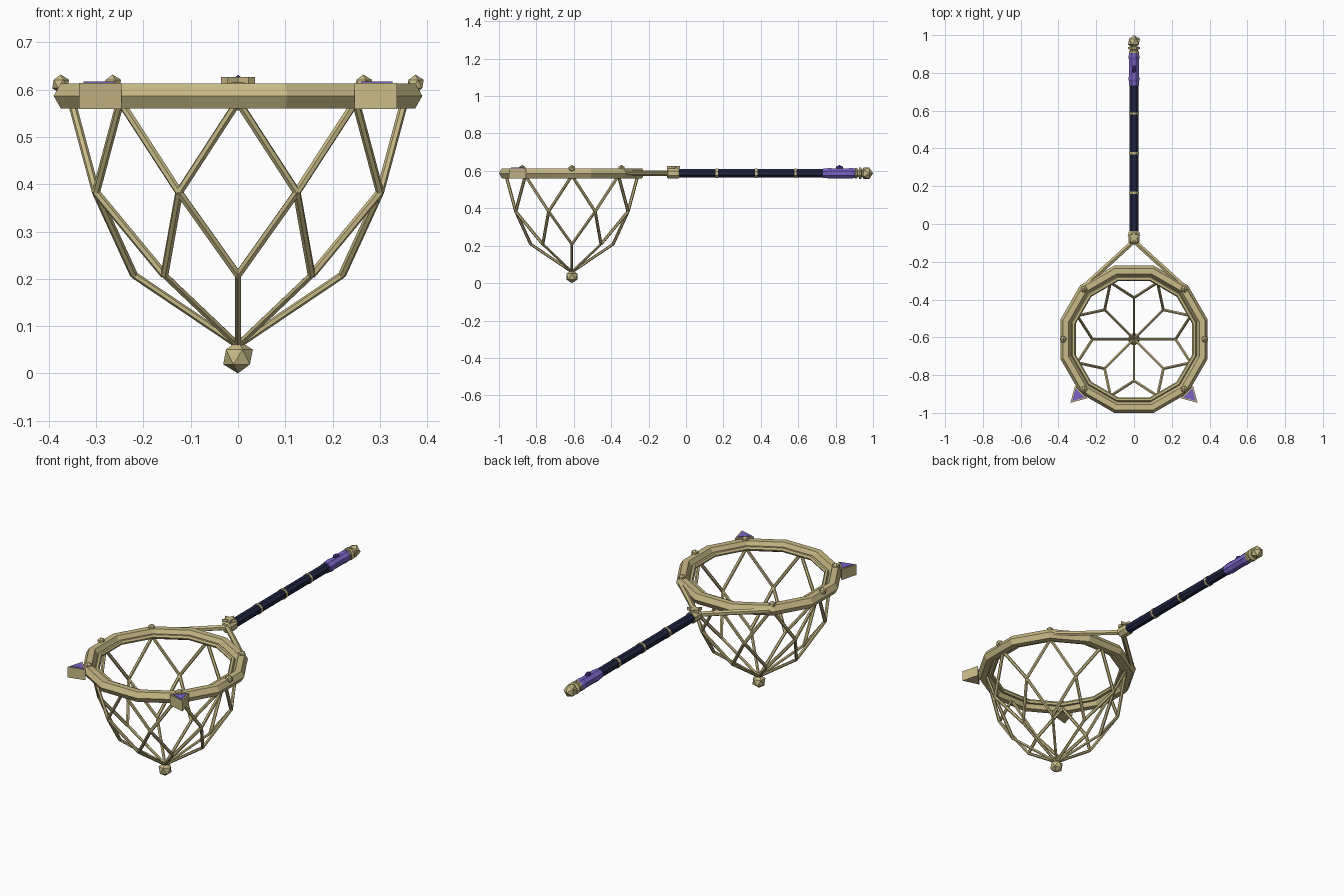
import bpy, bmesh
from math import sin, cos, pi, radians
from mathutils import Vector

cube = bpy.data.objects.get("Cube")
if cube:
    bpy.data.objects.remove(cube, do_unlink=True)


def material(name, rgb):
    m = bpy.data.materials.new(name)
    m.use_nodes = True
    m.diffuse_color = (*rgb, 1)
    m.node_tree.nodes["Principled BSDF"].inputs["Base Color"].default_value = (*rgb, 1)
    return m


GOLD = material("pale gold", (0.58, 0.49, 0.24))
NAVY = material("dark navy", (0.013, 0.018, 0.052))
PURPLE = material("violet", (0.19, 0.125, 0.55))
GEM = material("deep violet", (0.07, 0.035, 0.28))

CY = -0.61        # centre of the hoop
HZ = 0.587        # height of hoop and handle axis


def finish(name, mat):
    o = bpy.context.object
    o.name = name
    o.data.materials.append(mat)
    return o


def mesh_object(name, bm, mat):
    bmesh.ops.recalc_face_normals(bm, faces=bm.faces)
    me = bpy.data.meshes.new(name)
    bm.to_mesh(me)
    bm.free()
    o = bpy.data.objects.new(name, me)
    bpy.context.collection.objects.link(o)
    me.materials.append(mat)
    return o


def polar(r, deg, z):
    a = radians(deg)
    return Vector((r * cos(a), CY + r * sin(a), z))


def rod(name, a, b, r, sides=6):
    d = b - a
    bpy.ops.mesh.primitive_cylinder_add(
        vertices=sides, radius=r, depth=d.length, location=(a + b) / 2,
        rotation=d.to_track_quat('Z', 'Y').to_euler())
    return finish(name, GOLD)


def ball(name, loc, r, mat=GOLD, scale=(1, 1, 1), rot=(0, 0, 0)):
    bpy.ops.mesh.primitive_ico_sphere_add(subdivisions=1, radius=r, location=loc, rotation=rot)
    o = finish(name, mat)
    o.scale = scale
    return o


def lathe(name, profile, mat, sides=8):
    """Turned part along the handle axis from (y, radius) pairs."""
    bm = bmesh.new()
    rings = [[bm.verts.new((r * cos((i + .5) * 2 * pi / sides), y,
                            HZ + r * sin((i + .5) * 2 * pi / sides)))
              for i in range(sides)] for y, r in profile]
    for p, q in zip(rings, rings[1:]):
        for i in range(sides):
            j = (i + 1) % sides
            bm.faces.new((p[i], p[j], q[j], q[i]))
    bm.faces.new(rings[0])
    bm.faces.new(rings[-1])
    return mesh_object(name, bm, mat)


def prism(name, points, z0, z1, mat):
    bm = bmesh.new()
    f = bm.faces.new([bm.verts.new((x, y, z0)) for x, y in points])
    ext = bmesh.ops.extrude_face_region(bm, geom=[f])
    for v in ext["geom"]:
        if isinstance(v, bmesh.types.BMVert):
            v.co.z = z1
    return mesh_object(name, bm, mat)


# Hoop and the thin ring inside it
for name, R, r, n, turn in (("hoop", 0.373, 0.0305, 12, 15),
                            ("inner_hoop", 0.331, 0.012, 12, 15)):
    bpy.ops.mesh.primitive_torus_add(
        major_segments=n, minor_segments=6, major_radius=R, minor_radius=r,
        location=(0, CY, HZ), rotation=(0, 0, radians(turn)))
    finish(name, GOLD)

# Net: two zigzag tiers, then straight strands to the tip
tip = Vector((0, CY, 0.06))
for k in range(8):
    a = 45 * k
    low = polar(0.22, a, 0.208)
    for side in (-22.5, 22.5):
        mid = polar(0.325, a + side, 0.383)
        rod("net_upper_strand", polar(0.352, a, 0.575), mid, 0.0085)
        rod("net_middle_strand", mid, low, 0.0085)
    rod("net_lower_strand", low, tip, 0.0075)
ball("net_tip", (0, CY, 0.035), 0.035)

# Studs on the hoop
for a in (0, 45, 135, 180, 225, 315):
    ball("hoop_stud", polar(0.375, a, 0.612), 0.02)

# Triangular ornaments with violet inlays
for a in (225, 315):
    c = polar(0.422, a, 0)

    def tri(r):
        return [(c.x + r * cos(radians(a + t)), c.y + r * sin(radians(a + t)))
                for t in (0, 120, 240)]
    prism("corner_ornament", tri(0.054), 0.559, 0.614, GOLD)
    prism("ornament_inlay", tri(0.04), 0.611, 0.617, PURPLE)

# Forked arms joining hoop and handle
for s in (-1, 1):
    rod("fork_arm", Vector((0, -0.09, HZ)), Vector((0.28 * s, -0.345, HZ)), 0.014)

# Collar with star
lathe("collar", [(-0.102, 0.024), (-0.095, 0.031), (-0.045, 0.031), (-0.038, 0.027)], GOLD)
star = []
for i in range(10):
    r = 0.038 if i % 2 == 0 else 0.017
    t = pi / 2 + i * pi / 5
    star.append((r * cos(t), -0.07 + r * sin(t)))
prism("collar_star", star, 0.612, 0.627, GOLD)

# Handle shaft, bands, grip and pommel
lathe("shaft", [(-0.045, 0.0245), (0.74, 0.0245)], NAVY)
for y in (0.165, 0.375, 0.585):
    lathe("shaft_band", [(y - 0.006, 0.0275), (y + 0.006, 0.0275)], GOLD)
lathe("grip", [(0.733, 0.028), (0.755, 0.028), (0.76, 0.031), (0.775, 0.031),
               (0.78, 0.029), (0.87, 0.029), (0.875, 0.031), (0.89, 0.031),
               (0.895, 0.028), (0.905, 0.028)], PURPLE)
ball("grip_gem", (0, 0.82, 0.616), 0.017, GEM, (0.8, 1.25, 0.9))
lathe("pommel_neck", [(0.903, 0.022), (0.905, 0.03), (0.915, 0.03), (0.918, 0.022),
                      (0.924, 0.022), (0.926, 0.033), (0.936, 0.033), (0.94, 0.022)], GOLD)
ball("pommel", (0, 0.965, HZ), 0.035, rot=(-pi / 2, 0, 0))
